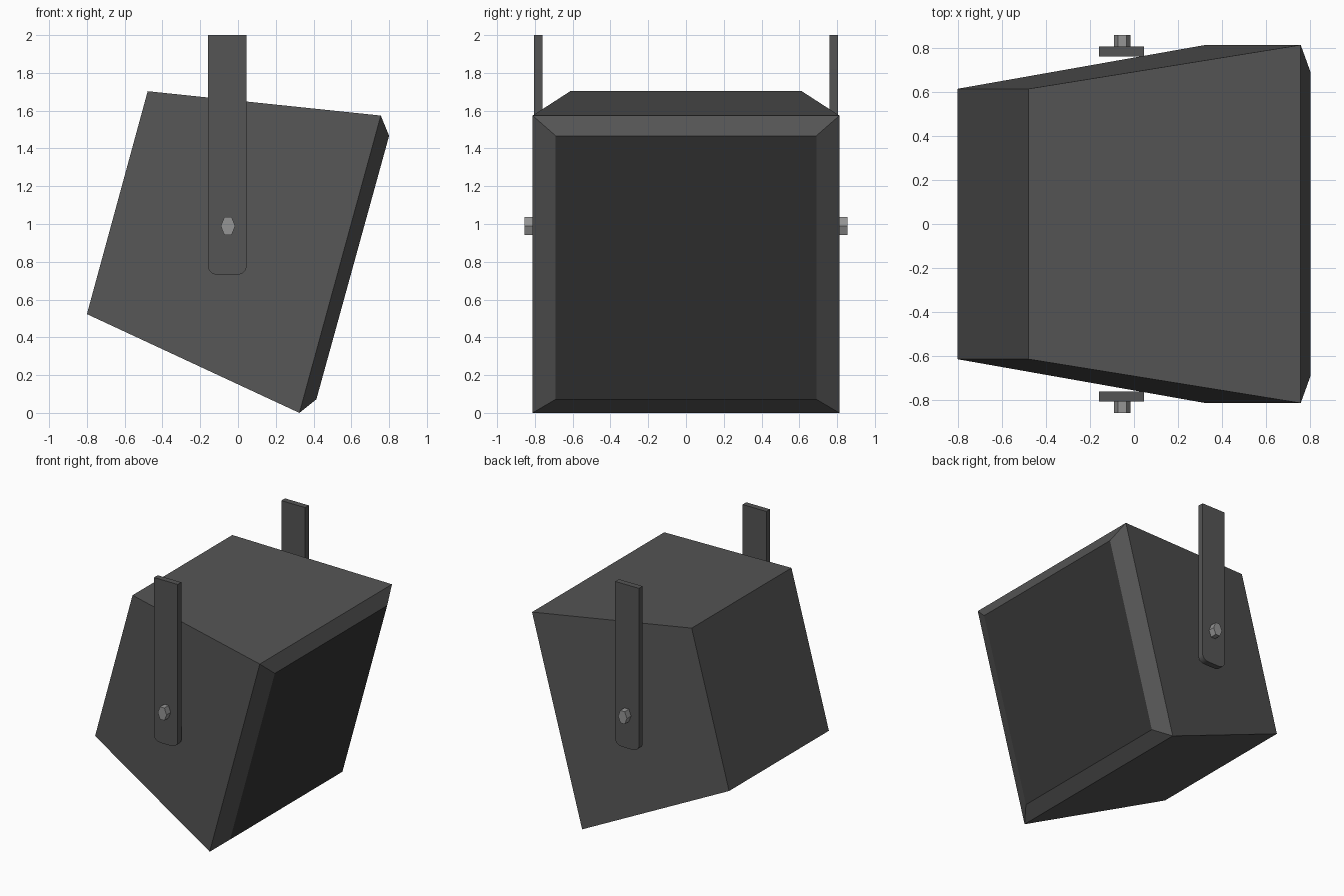
import bpy, bmesh, math

if "Cube" in bpy.data.objects:
    bpy.data.objects.remove(bpy.data.objects["Cube"])


def material(name, v):
    m = bpy.data.materials.new(name)
    m.diffuse_color = (v, v, v, 1)
    m.use_nodes = True
    m.node_tree.nodes["Principled BSDF"].inputs["Base Color"].default_value = m.diffuse_color
    return m


def make_object(name, bm, *mats):
    bmesh.ops.recalc_face_normals(bm, faces=bm.faces[:])
    me = bpy.data.meshes.new(name)
    bm.to_mesh(me)
    bm.free()
    for m in mats:
        me.materials.append(m)
    ob = bpy.data.objects.new(name, me)
    bpy.context.collection.objects.link(ob)
    return ob


def loft(name, rings, *mats):
    """Skin a list of equal-length rings and cap both ends."""
    bm = bmesh.new()
    rv = [[bm.verts.new(p) for p in r] for r in rings]
    n = len(rv[0])
    for a, b in zip(rv, rv[1:]):
        for i in range(n):
            j = (i + 1) % n
            bm.faces.new((a[i], a[j], b[j], b[i]))
    bm.faces.new(rv[0])
    front = bm.faces.new(rv[-1])
    if len(mats) > 1:
        front.material_index = 1
    return make_object(name, bm, *mats)


dark = material("dark_shell", 0.09)
black = material("front_panel", 0.035)
steel = material("bolt_steel", 0.3)

# Tapered, tilted cabinet: back, widest section, bevelled front panel
sections = [  # half width, top (x, z), bottom (x, z)
    (0.613, (-0.478, 1.703), (-0.80, 0.523)),
    (0.812, (0.756, 1.574), (0.325, 0.0)),
    (0.69, (0.80, 1.467), (0.415, 0.072)),
]
loft("speaker_cabinet",
     [[(t[0], -w, t[1]), (t[0], w, t[1]), (b[0], w, b[1]), (b[0], -w, b[1])]
      for w, t, b in sections], dark, black)

# Hanging strap outline with rounded lower corners
cx, half, low, top = -0.057, 0.102, 0.73, 2.0
rx, rz = 0.055, 0.045
outline = [(cx - half, top)]
for side, steps in ((-1, range(6)), (1, range(5, -1, -1))):
    for k in steps:
        a = math.pi / 2 * k / 5
        outline.append((cx + side * (half - rx + rx * math.cos(a)),
                        low + rz - rz * math.sin(a)))
outline.append((cx + half, top))

# Slightly flattened hexagonal bolt head
hexagon = [(-0.053 + 0.038 * math.cos(math.pi / 3 * k),
            0.989 + 0.056 * math.sin(math.pi / 3 * k)) for k in range(6)]

for label, s in (("near", -1), ("far", 1)):
    for part, shape, y0, y1, mat in (
            ("strap", outline, 0.76, 0.805, dark),
            ("bolt", hexagon, 0.795, 0.856, steel)):
        ob = loft(f"{label}_{part}",
                  [[(x, s * y, z) for x, z in shape] for y in (y0, y1)], mat)
        if part == "strap":
            bpy.context.view_layer.objects.active = ob
            ob.select_set(True)
            bpy.ops.object.shade_smooth_by_angle(angle=math.radians(35))
            ob.select_set(False)
